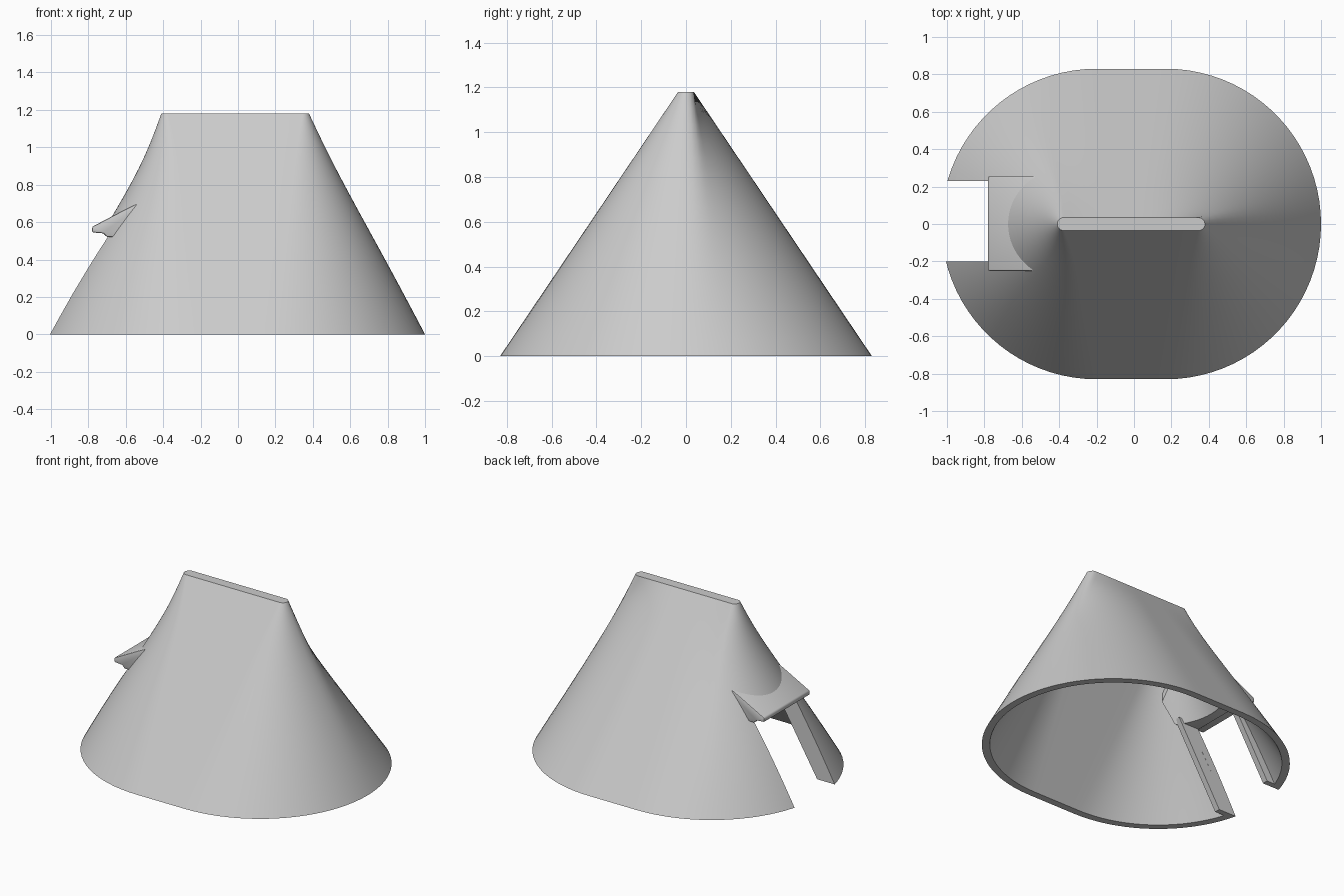
import bpy, bmesh, math

cube = bpy.data.objects.get("Cube")
if cube:
    bpy.data.objects.remove(cube, do_unlink=True)

CENTRE_X = -0.015
HEIGHT = 1.18
STEPS = 24    # points per quarter outline
LEVELS = 16
ARC_SHARE = 0.875
# How far the cloth pinches toward the ridge, by quarter
PINCH = {(1, 1): 1.0, (-1, 1): 0.4, (-1, -1): 0.0, (1, -1): 0.0}


def quarter(half, radius, f, arc_share):
    """Point at fraction f of the way from capsule tip to mid side."""
    if f < arc_share:
        a = f / arc_share * math.pi / 2
        return half + radius * math.cos(a), radius * math.sin(a)
    return half * (1 - f) / (1 - arc_share), radius


def outline(half, radius, pinched):
    points = []
    for index, (sx, sy) in enumerate(PINCH):
        share = ARC_SHARE - 0.75 * PINCH[sx, sy] * pinched
        steps = range(STEPS) if index % 2 == 0 else range(STEPS, 0, -1)
        for i in steps:
            x, y = quarter(half, radius, i / STEPS, share)
            points.append((sx * x, sy * y))
    return points


def cone_rings(bottom, top, height, z0=0.0):
    """Rings blended from one capsule to another, with slightly hollow ends."""
    a, b = outline(*bottom, 0), outline(*top, 1)
    rings = []
    for k in range(LEVELS + 1):
        t = k / LEVELS
        dip = math.sin(math.pi * t ** 2.5)
        ring = []
        for p, q in zip(a, b):
            x = p[0] * (1 - t) + q[0] * t
            x *= 1 - (0.06 if x < 0 else 0.02) * dip
            ring.append((CENTRE_X + x, p[1] * (1 - t) + q[1] * t,
                         z0 + (height - z0) * t))
        rings.append(ring)
    return rings


def finish(name, bm):
    bmesh.ops.recalc_face_normals(bm, faces=bm.faces)
    mesh = bpy.data.meshes.new(name)
    bm.to_mesh(mesh)
    bm.free()
    obj = bpy.data.objects.new(name, mesh)
    bpy.context.collection.objects.link(obj)
    return obj


def loft(name, rings):
    bm = bmesh.new()
    loops = [[bm.verts.new(p) for p in ring] for ring in rings]
    for low, high in zip(loops, loops[1:]):
        n = len(low)
        for i in range(n):
            j = (i + 1) % n
            bm.faces.new((low[i], low[j], high[j], high[i]))
    bm.faces.new(loops[0])
    bm.faces.new(loops[-1])
    return finish(name, bm)


def extrude_y(name, profile, y0, y1):
    return loft(name, [[(x, y, z) for x, z in profile] for y in (y0, y1)])


def activate(obj):
    bpy.ops.object.select_all(action='DESELECT')
    obj.select_set(True)
    bpy.context.view_layer.objects.active = obj


def soften(obj, width):
    mod = obj.modifiers.new("soft_edges", 'BEVEL')
    mod.width = width
    mod.segments = 2
    mod.limit_method = 'ANGLE'
    activate(obj)
    bpy.ops.object.modifier_apply(modifier=mod.name)


def cut(obj, cutter):
    cutter.hide_render = True
    mod = obj.modifiers.new("cut", 'BOOLEAN')
    mod.operation = 'DIFFERENCE'
    mod.solver = 'EXACT'
    mod.object = cutter
    activate(obj)
    bpy.ops.object.modifier_apply(modifier=mod.name)
    bpy.data.objects.remove(cutter, do_unlink=True)


# Hollow tent wall: inner surface downwards, then outer surface upwards
inner = cone_rings((0.185, 0.78), (0.33, 0.015), 1.12)
outer = cone_rings((0.185, 0.83), (0.36, 0.035), HEIGHT)
tent = loft("tent_shell", inner[::-1] + outer)

# Doorway slot
door = [(-1.3, -0.1), (-0.45, -0.1), (-0.45, 0.55), (-1.3, 0.55)]
cut(tent, extrude_y("doorway_cutter", door, -0.2, 0.23))

# Deep jambs lining both sides of the doorway
jamb_profile = [(-0.965, 0), (-0.61, 0.55), (-0.54, 0.55), (-0.87, 0)]
jambs = [extrude_y("right_door_jamb", jamb_profile, -0.24, -0.2),
         extrude_y("left_door_jamb", jamb_profile, 0.23, 0.27)]

# Wedge-shaped hood over the doorway, trimmed to follow the wall inside
hood_profile = [(-0.78, 0.545), (-0.78, 0.575), (-0.6, 0.67), (-0.44, 0.75),
                (-0.44, 0.52), (-0.7, 0.52), (-0.72, 0.54)]
hood = extrude_y("doorway_hood", hood_profile, -0.25, 0.255)
soften(hood, 0.008)
cut(hood, loft("hood_cutter", cone_rings((0.185, 0.75), (0.31, 0.01), 1.1, -0.02)))

for part in (tent, hood, *jambs):
    activate(part)
    bpy.ops.object.shade_smooth_by_angle(angle=math.radians(35))
